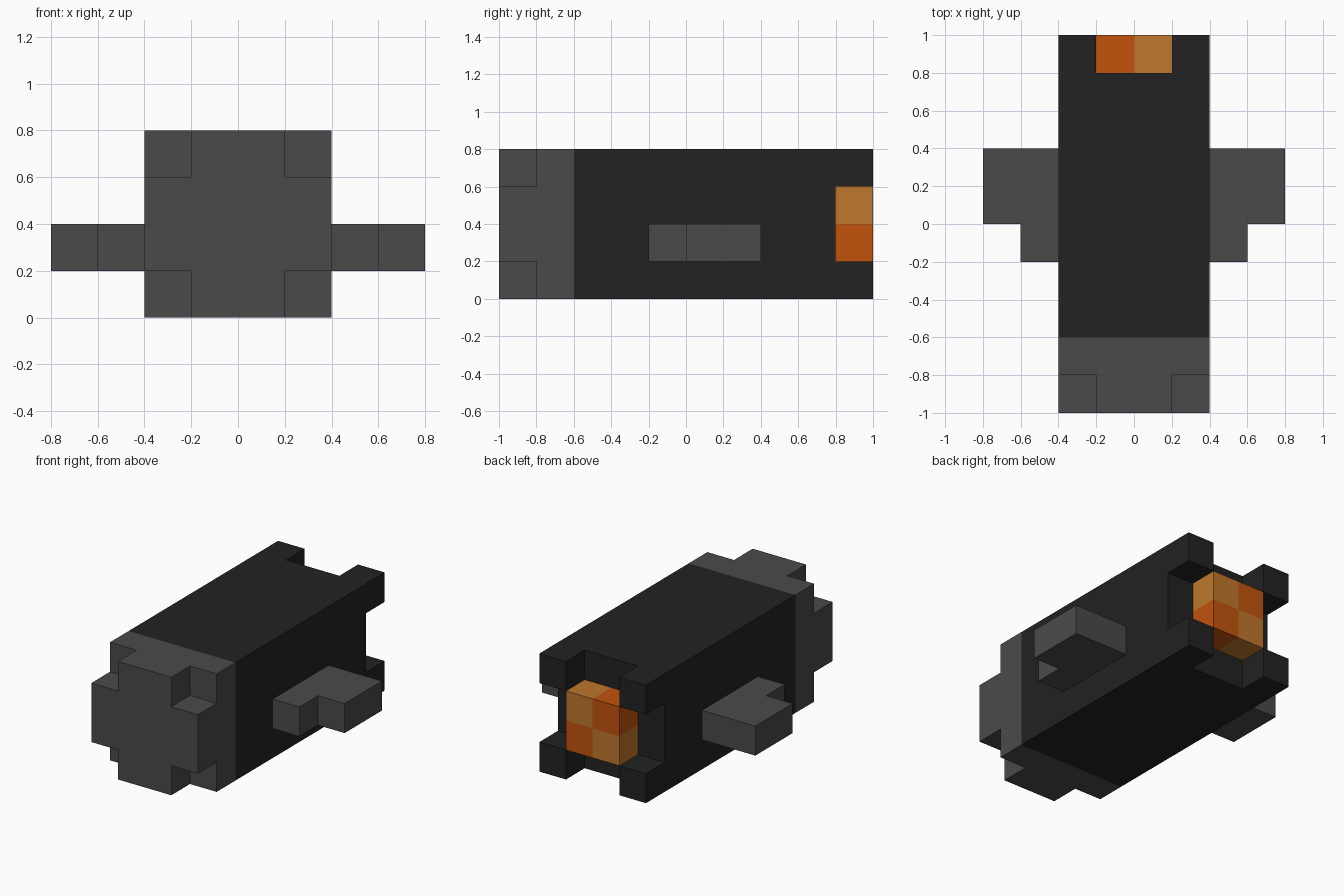
import bpy, bmesh
from mathutils import Vector

cube = bpy.data.objects.get("Cube")
if cube:
    bpy.data.objects.remove(cube, do_unlink=True)


def material(name, rgb):
    m = bpy.data.materials.new(name)
    m.use_nodes = True
    m.diffuse_color = (*rgb, 1)
    m.node_tree.nodes["Principled BSDF"].inputs["Base Color"].default_value = (*rgb, 1)
    return m


BLACK = material("hull black", (0.016, 0.016, 0.016))
GRAY = material("panel gray", (0.0685, 0.0685, 0.0685))
ORANGE = material("deep orange", (0.539, 0.087, 0.004))
AMBER = material("amber", (0.521, 0.184, 0.026))


def finish(name, bm, *mats):
    bmesh.ops.recalc_face_normals(bm, faces=bm.faces)
    me = bpy.data.meshes.new(name)
    bm.to_mesh(me)
    bm.free()
    for m in mats:
        me.materials.append(m)
    ob = bpy.data.objects.new(name, me)
    bpy.context.collection.objects.link(ob)
    return ob


def prism(points, offset):
    """Extrude a flat outline along the offset."""
    bm = bmesh.new()
    face = bm.faces.new([bm.verts.new(p) for p in points])
    ext = bmesh.ops.extrude_face_region(bm, geom=[face], use_keep_orig=True)
    verts = [g for g in ext["geom"] if isinstance(g, bmesh.types.BMVert)]
    bmesh.ops.translate(bm, verts=verts, vec=Vector(offset))
    return bm


def box(lo, hi):
    (x0, y0, z0), (x1, y1, z1) = lo, hi
    return prism([(x0, y0, z0), (x1, y0, z0), (x1, y1, z0), (x0, y1, z0)], (0, 0, z1 - z0))


# Long dark hull and the gray block in front of it
finish("hull", box((-0.4, -0.6, 0), (0.4, 0.8, 0.8)), BLACK)
finish("nose_base", box((-0.4, -0.8, 0), (0.4, -0.6, 0.8)), GRAY)

# Cross-shaped nose tip, leaving the four corners notched
cross = [(-.2, 0), (.2, 0), (.2, .2), (.4, .2), (.4, .6), (.2, .6),
         (.2, .8), (-.2, .8), (-.2, .6), (-.4, .6), (-.4, .2), (-.2, .2)]
finish("nose_tip", prism([(x, -1, z) for x, z in cross], (0, 0.2, 0)), GRAY)

# Stepped side wings
wing = [(.4, -.2), (.6, -.2), (.6, 0), (.8, 0), (.8, .4), (.4, .4)]
for side, s in (("left", 1), ("right", -1)):
    finish(side + "_wing", prism([(s * x, y, 0.2) for x, y in wing], (0, 0, 0.2)), GRAY)
    # Corner prongs around the exhaust
    for level, z in (("lower", 0), ("upper", 0.6)):
        x0, x1 = sorted((s * 0.2, s * 0.4))
        finish(f"{side}_{level}_tail_prong", box((x0, 0.8, z), (x1, 1, z + 0.2)), BLACK)

# Exhaust glow, quartered and coloured as a checker
bm = box((-0.2, 0.8, 0.2), (0.2, 1, 0.6))
for normal in ((1, 0, 0), (0, 0, 1)):
    bmesh.ops.bisect_plane(bm, geom=bm.verts[:] + bm.edges[:] + bm.faces[:],
                           plane_co=(0, 0.9, 0.4), plane_no=normal)
for f in bm.faces:
    c = f.calc_center_median()
    f.material_index = 1 if c.x * (c.z - 0.4) > 0 else 0
finish("exhaust_glow", bm, ORANGE, AMBER)
